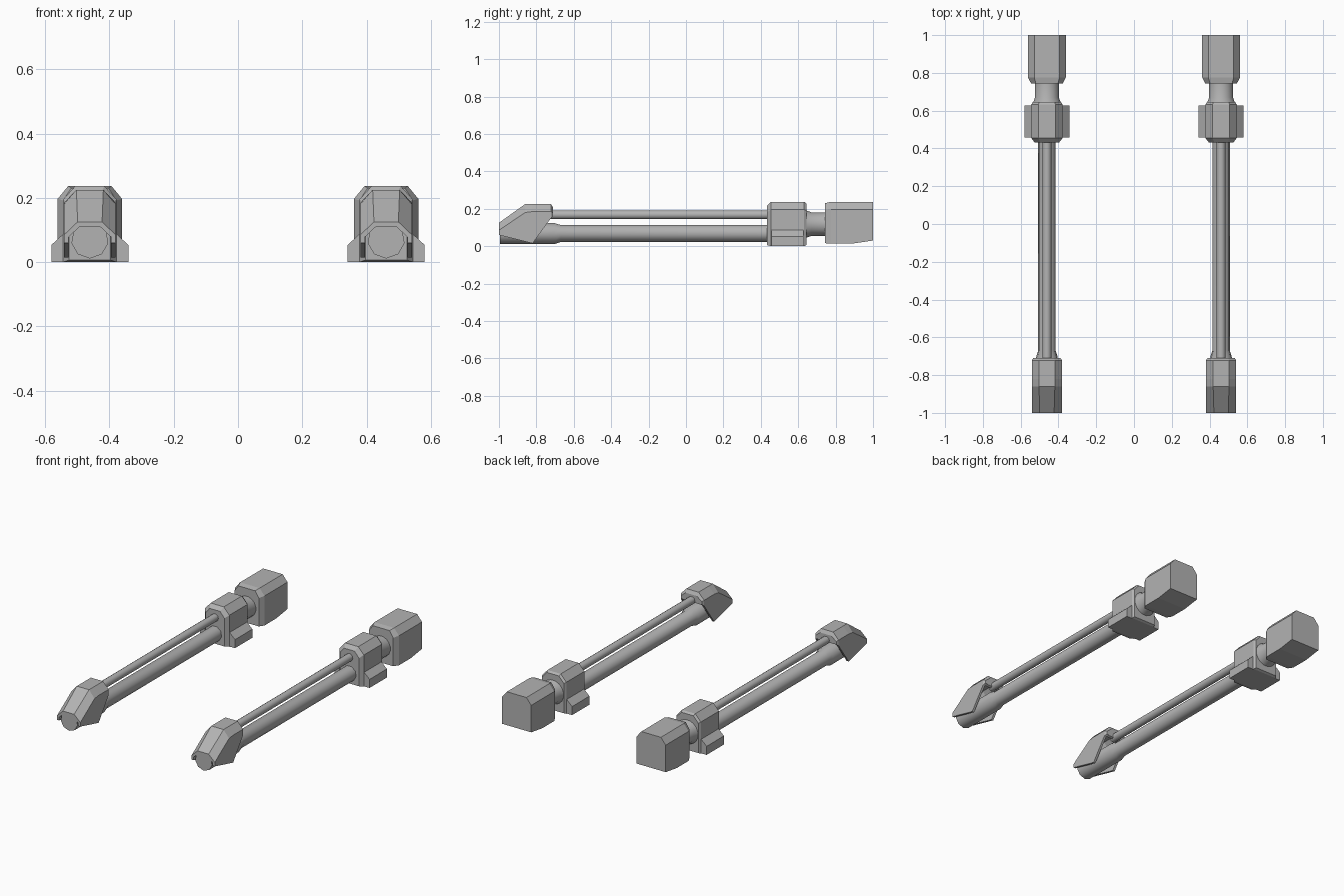
import bpy, bmesh, math

cube = bpy.data.objects.get("Cube")
if cube:
    bpy.data.objects.remove(cube, do_unlink=True)

grey = bpy.data.materials.new("plain grey")
grey.use_nodes = True
grey.diffuse_color = (0.45, 0.45, 0.45, 1)
grey.node_tree.nodes["Principled BSDF"].inputs["Base Color"].default_value = grey.diffuse_color


def loft(name, sections):
    """Skin closed (x, z) rings placed along y, cap both ends, place one per side."""
    bm = bmesh.new()
    rings = [[bm.verts.new((x, y, z)) for x, z in ring] for y, ring in sections]
    n = len(rings[0])
    for a, b in zip(rings, rings[1:]):
        for i in range(n):
            j = (i + 1) % n
            bm.faces.new((a[i], a[j], b[j], b[i]))
    bm.faces.new(rings[0])
    bm.faces.new(rings[-1])
    bmesh.ops.recalc_face_normals(bm, faces=bm.faces[:])
    mesh = bpy.data.meshes.new(name)
    bm.to_mesh(mesh)
    bm.free()
    mesh.materials.append(grey)
    for side, x in (("left", 0.461), ("right", -0.461)):
        ob = bpy.data.objects.new(side + "_" + name, mesh)
        ob.location.x = x
        bpy.context.collection.objects.link(ob)
    return ob


def mirrored(half):
    """Complete a half profile, listed bottom to top, across x = 0."""
    return half + [(-x, z) for x, z in reversed(half)]


def block(wide, narrow, top, shoulder, bottom):
    return mirrored([(wide, bottom), (wide, shoulder), (narrow, top)])


def arch(wide, narrow, top, shoulder, bottom, t=0.014):
    """Open-bottomed chamfered arch with wall thickness t."""
    outer = block(wide, narrow, top, shoulder, bottom)
    inner = block(wide - t, narrow - t / 2, top - t, shoulder - t / 2, bottom)
    return outer + inner[::-1]


def tube(name, z, sides, stations):
    def ring(r):
        angles = [math.tau * (i + 0.5) / sides + math.pi / 2 for i in range(sides)]
        return [(r * math.cos(a), z + r * math.sin(a)) for a in angles]
    ob = loft(name, [(y, ring(r)) for y, r in stations])
    bpy.ops.object.select_all(action="DESELECT")
    ob.select_set(True)
    bpy.context.view_layer.objects.active = ob
    bpy.ops.object.shade_smooth_by_angle(angle=math.radians(50))


# Long barrel with thicker muzzle, upper rod, rear neck
tube("barrel", 0.069, 9, [(-0.995, 0.058), (-0.705, 0.058), (-0.67, 0.047), (0.45, 0.047)])
tube("upper_rod", 0.168, 10, [(-0.74, 0.024), (0.45, 0.024)])
tube("rear_neck", 0.118, 16, [(0.62, 0.078), (0.645, 0.074), (0.67, 0.064), (0.76, 0.064)])

# Sloped hollow shroud over the muzzle
loft("muzzle_shroud", [
    (-1.0, arch(0.08, 0.038, 0.125, 0.085, 0.06)),
    (-0.86, arch(0.08, 0.042, 0.225, 0.18, 0.025)),
    (-0.82, arch(0.08, 0.042, 0.225, 0.185, 0.015)),
    (-0.722, arch(0.08, 0.042, 0.225, 0.185, 0.15)),
    (-0.71, arch(0.072, 0.038, 0.205, 0.178, 0.16)),
])
loft("shroud_back_wall", [
    (-0.724, block(0.07, 0.036, 0.208, 0.176, 0.152)),
    (-0.712, block(0.07, 0.036, 0.203, 0.176, 0.158)),
])

# Chamfered collar with low side wings
loft("collar", [
    (0.432, block(0.065, 0.036, 0.215, 0.18, 0.006)),
    (0.455, block(0.083, 0.045, 0.237, 0.195, 0.0)),
    (0.632, block(0.083, 0.045, 0.237, 0.195, 0.0)),
    (0.645, block(0.075, 0.041, 0.228, 0.19, 0.006)),
])
loft("collar_wings", [(y, block(0.12, 0.078, 0.092, 0.053, 0.0)) for y in (0.458, 0.628)])

# Heavy rear housing, underside rising toward the back
loft("rear_housing", [
    (0.743, block(0.083, 0.058, 0.23, 0.192, 0.016)),
    (0.775, block(0.1, 0.067, 0.237, 0.197, 0.014)),
    (0.89, block(0.1, 0.067, 0.237, 0.197, 0.014)),
    (1.0, block(0.1, 0.067, 0.237, 0.197, 0.03)),
])
